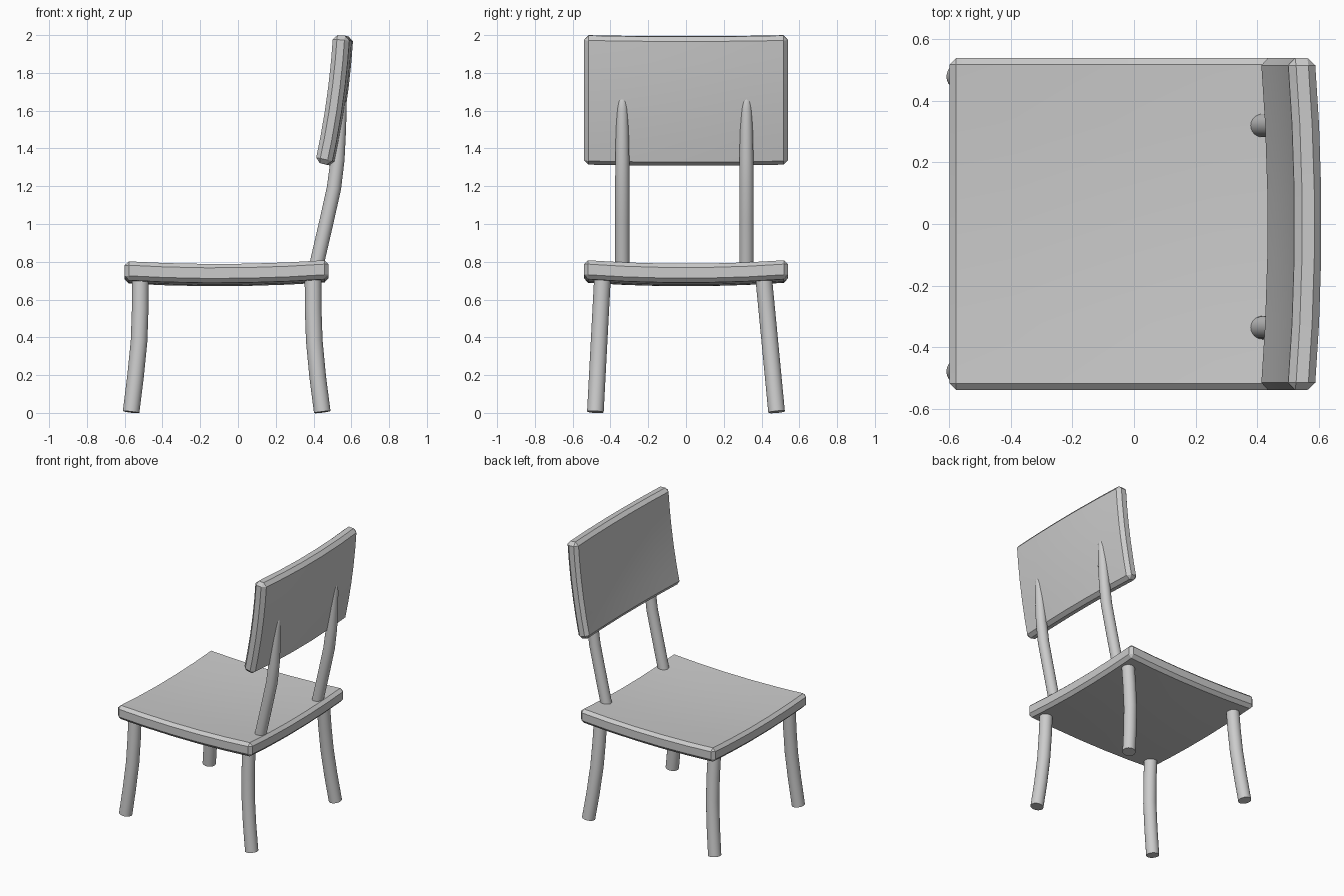
import bpy, bmesh
from mathutils import Vector

if "Cube" in bpy.data.objects:
    bpy.data.objects.remove(bpy.data.objects["Cube"])


def finish(name, bm):
    bmesh.ops.recalc_face_normals(bm, faces=bm.faces)
    me = bpy.data.meshes.new(name)
    bm.to_mesh(me)
    bm.free()
    ob = bpy.data.objects.new(name, me)
    bpy.context.collection.objects.link(ob)
    bpy.ops.object.select_all(action='DESELECT')
    ob.select_set(True)
    bpy.context.view_layer.objects.active = ob
    bpy.ops.object.shade_smooth_by_angle(angle=0.52)
    return ob


def bent_slab(name, size, chamfer, long_axes, warp, segs=5):
    """Chamfered box, cut into segments along two axes, then warped."""
    bm = bmesh.new()
    bmesh.ops.create_cube(bm, size=1)
    bmesh.ops.scale(bm, vec=size, verts=bm.verts)
    bmesh.ops.bevel(bm, geom=bm.edges[:], offset=chamfer, segments=1,
                    affect='EDGES')
    for a in long_axes:
        for i in range(1, segs):
            co, no = Vector(), Vector()
            co[a] = size[a] * (i / segs - 0.5)
            no[a] = 1
            bmesh.ops.bisect_plane(bm, plane_co=co, plane_no=no, dist=1e-5,
                                   geom=bm.verts[:] + bm.edges[:] + bm.faces[:])
    for v in bm.verts:
        v.co = warp(v.co.copy())
    return finish(name, bm)


def rod(name, points, radii, sides=24):
    """Round rod swept along a path, one radius per point."""
    bm = bmesh.new()
    pts = [Vector(p) for p in points]
    rings = []
    for i, (p, r) in enumerate(zip(pts, radii)):
        d = pts[min(i + 1, len(pts) - 1)] - pts[max(i - 1, 0)]
        q = Vector((0, 0, 1)).rotation_difference(d.normalized())
        ring = bmesh.ops.create_circle(bm, segments=sides, radius=r)['verts']
        for v in ring:
            v.co = p + q @ v.co
        rings.append(ring)
    for a, b in zip(rings, rings[1:]):
        for k in range(sides):
            n = (k + 1) % sides
            bm.faces.new((a[k], a[n], b[n], b[k]))
    bm.faces.new(rings[0])
    bm.faces.new(rings[-1])
    return finish(name, bm)


# Seat: dished in both directions
def dish(p):
    u, v = p.x / 0.54, p.y / 0.54
    return Vector((p.x - 0.06, p.y,
                   p.z + 0.72 + 0.018 * u * u + 0.02 * v * v + 0.003 * u))


bent_slab("seat", (1.08, 1.08, 0.10), 0.022, (0, 1), dish)


# Backrest: leaning, curved upwards and bowed backwards
def lean(p):
    t = p.z / 0.68 + 0.5
    bow = 1 - (p.y / 0.54) ** 2
    normal = Vector((1, 0, -(0.15 - 0.11 * t) / 0.68)).normalized()
    mid = Vector((0.45 + 0.15 * t - 0.055 * t * t + 0.022 * bow, p.y,
                  1.319 + 0.68 * t - 0.006 * bow))
    return mid + normal * p.x


bent_slab("backrest", (0.088, 1.08, 0.68), 0.024, (1, 2), lean)

# Legs: slightly bent and splayed
for end, xs in (("front", (-0.566, -0.543, -0.524, -0.518, -0.517)),
                ("rear", (0.446, 0.422, 0.404, 0.398, 0.397))):
    for side, y0, y1 in (("left", -0.48, -0.441), ("right", 0.48, 0.409)):
        zs = (0.005, 0.19, 0.38, 0.55, 0.74)
        path = [(x, y0 + (y1 - y0) * z / 0.74, z) for x, z in zip(xs, zs)]
        rod(f"{side}_{end}_leg", path, [0.044] * 5)

# Back posts: curved rods with rounded tips sunk into the backrest
for side, y in (("left", -0.337), ("right", 0.32)):
    path = [(0.405, y, 0.73), (0.424, y, 0.82), (0.47, y, 1.02),
            (0.508, y, 1.19), (0.527, y, 1.34), (0.538, y, 1.5),
            (0.545, y, 1.61), (0.547, y, 1.65), (0.548, y, 1.67),
            (0.548, y, 1.678)]
    rod(f"{side}_back_post", path,
        [0.038, 0.038, 0.038, 0.038, 0.037, 0.034, 0.03, 0.026, 0.018, 0.006])
